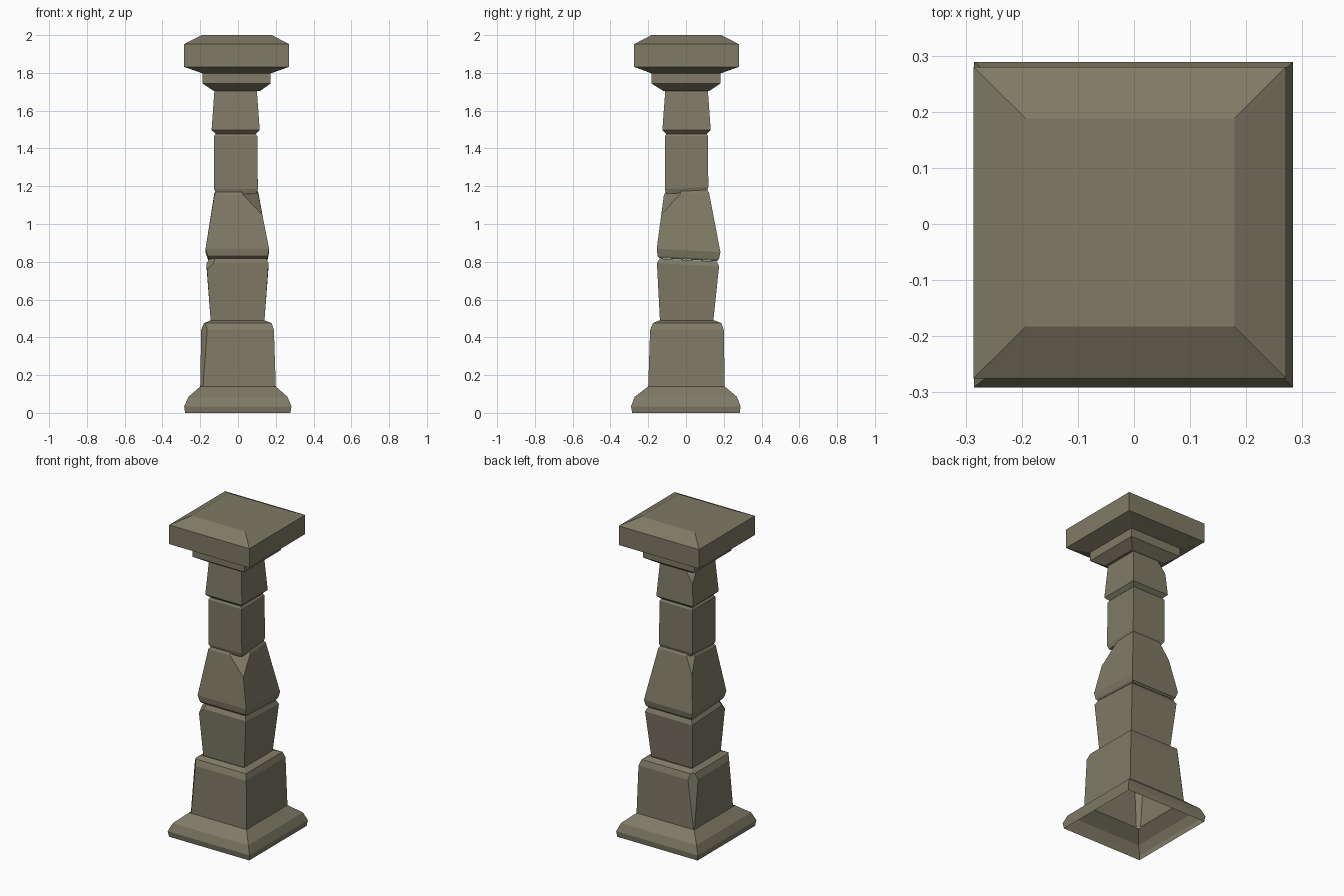
import bpy, bmesh
from mathutils import Vector

stone = bpy.data.materials.new("weathered_stone")
stone.diffuse_color = (0.215, 0.195, 0.133, 1)


def chip(bm, point, normal):
    """Slice off everything beyond a plane and close the flat cut."""
    n, p = Vector(normal).normalized(), Vector(point)
    geom = bm.verts[:] + bm.edges[:] + bm.faces[:]
    res = bmesh.ops.bisect_plane(bm, geom=geom, plane_co=p, plane_no=n, clear_outer=True)
    verts = [v for v in res["geom_cut"] if isinstance(v, bmesh.types.BMVert) and v.is_valid]
    if len(verts) < 3:
        return
    centre = sum((v.co for v in verts), Vector()) / len(verts)
    a = n.orthogonal().normalized()
    b = n.cross(a)
    # order verts around the cut
    verts.sort(key=lambda v: Vector((1, 0)).angle_signed(
        Vector(((v.co - centre).dot(a), (v.co - centre).dot(b))), 0), reverse=True)
    bm.faces.new(verts)


def block(name, rings, chips=(), bottom=False, top=True):
    """Four-sided stack; ring = z, x min, x max, y min, y max, tilt along y."""
    bm = bmesh.new()
    loops = []
    for z, x0, x1, y0, y1, t in rings:
        loops.append([bm.verts.new((x, y, z + t * y))
                      for x, y in ((x0, y0), (x1, y0), (x1, y1), (x0, y1))])
    for lo, hi in zip(loops, loops[1:]):
        for i in range(4):
            j = (i + 1) % 4
            bm.faces.new((lo[i], lo[j], hi[j], hi[i]))
    if bottom:
        bm.faces.new(loops[0][::-1])
    if top:
        bm.faces.new(loops[-1])
    for p, n in chips:
        chip(bm, p, n)
    bmesh.ops.recalc_face_normals(bm, faces=bm.faces[:])
    me = bpy.data.meshes.new(name)
    bm.to_mesh(me)
    bm.free()
    me.materials.append(stone)
    bpy.context.collection.objects.link(bpy.data.objects.new(name, me))


# Flared foot, open underneath
block("foot", [
    (0.0, -0.28, 0.278, -0.285, 0.285, 0),
    (0.035, -0.285, 0.283, -0.291, 0.289, 0),
    (0.085, -0.262, 0.262, -0.272, 0.27, 0),
    (0.14, -0.2, 0.2, -0.2, 0.205, 0)], top=False)

# Plinth with rounded shoulder and worn left corners
block("plinth", [
    (0.14, -0.2, 0.2, -0.2, 0.205, 0),
    (0.44, -0.195, 0.19, -0.19, 0.2, 0),
    (0.475, -0.18, 0.178, -0.175, 0.187, 0),
    (0.49, -0.145, 0.14, -0.14, 0.15, 0)],
    chips=[((-0.18, -0.18, 0.35), (-1, -0.8, 0.1)),
           ((-0.18, 0.188, 0.35), (-1, 1, 0.16))], top=False)

# Lower shaft, widening upwards
block("lower_shaft", [
    (0.49, -0.145, 0.14, -0.138, 0.145, 0),
    (0.785, -0.167, 0.162, -0.154, 0.175, -0.05),
    (0.81, -0.152, 0.15, -0.14, 0.163, -0.05)],
    chips=[((-0.148, -0.138, 0.79), (-1, -1, 0.9))])

# Middle shaft, tapering upwards
block("middle_shaft", [
    (0.812, -0.155, 0.15, -0.14, 0.163, -0.05),
    (0.822, -0.16, 0.157, -0.15, 0.175, -0.05),
    (0.86, -0.172, 0.165, -0.155, 0.182, -0.05),
    (1.16, -0.125, 0.108, -0.117, 0.122, 0.05),
    (1.175, -0.115, 0.1, -0.108, 0.113, 0.05)],
    chips=[((0.04, -0.12, 1.14), (0.55, -0.55, 0.6)),
           ((-0.115, 0.115, 1.14), (-1, 1, 0.7))], bottom=True)

# Upper shaft
block("upper_shaft", [
    (1.165, -0.112, 0.097, -0.105, 0.11, 0.05),
    (1.19, -0.127, 0.105, -0.112, 0.118, 0.05),
    (1.465, -0.127, 0.102, -0.112, 0.117, 0),
    (1.478, -0.117, 0.093, -0.103, 0.108, 0)], bottom=True)

# Neck below the capital
block("neck", [
    (1.476, -0.117, 0.093, -0.103, 0.108, 0),
    (1.497, -0.14, 0.115, -0.125, 0.131, 0),
    (1.705, -0.125, 0.1, -0.11, 0.116, 0)],
    chips=[((-0.11, 0.105, 1.68), (-1, 1, 0.8))], bottom=True)

# Stepped capital with bevelled top
block("capital", [
    (1.703, -0.126, 0.115, -0.118, 0.122, 0),
    (1.743, -0.187, 0.172, -0.182, 0.182, 0),
    (1.797, -0.187, 0.172, -0.182, 0.182, 0),
    (1.832, -0.286, 0.271, -0.275, 0.28, 0),
    (1.952, -0.286, 0.271, -0.275, 0.28, 0),
    (2.0, -0.193, 0.179, -0.183, 0.188, 0)], bottom=True)
